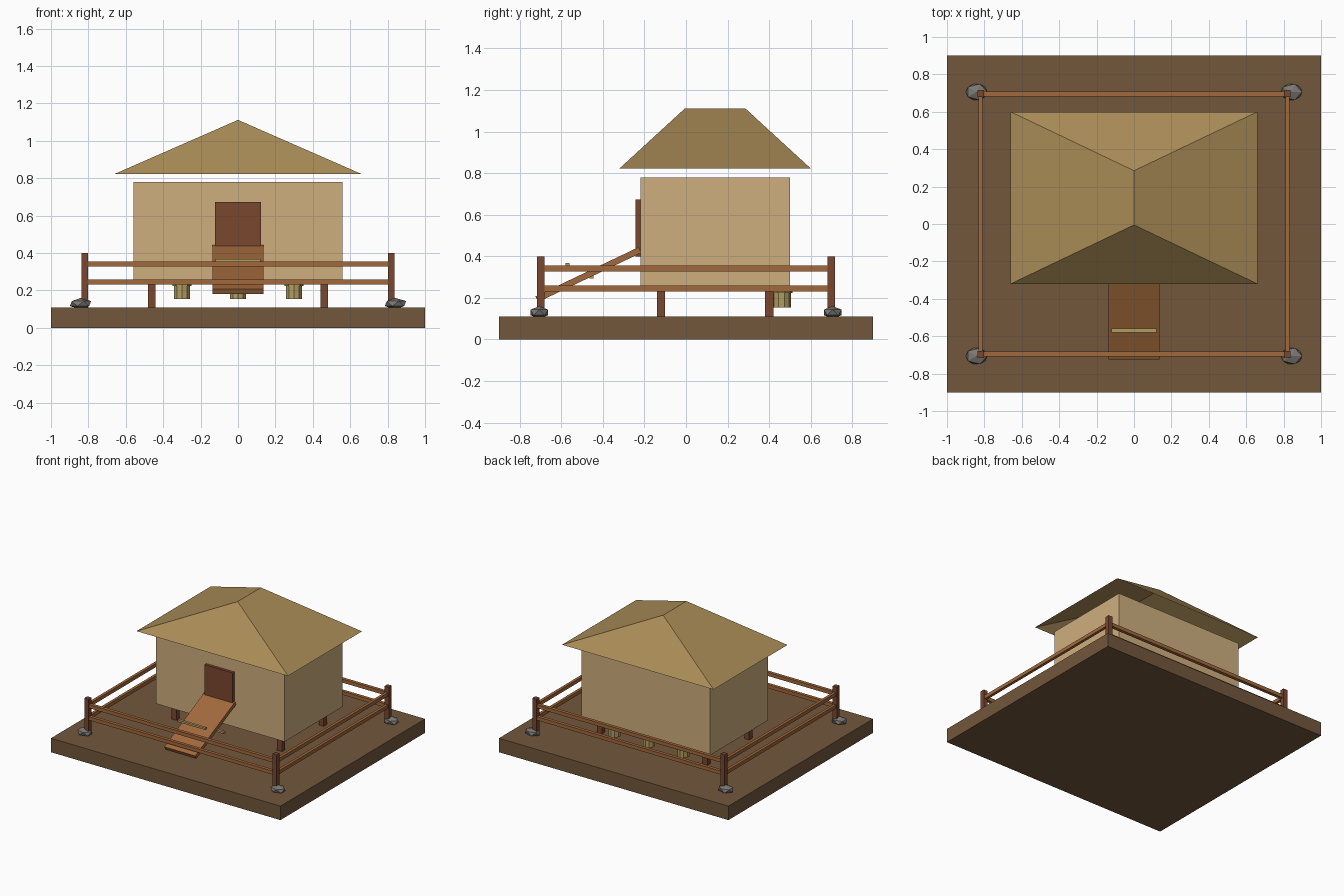
import bpy, math

if "Cube" in bpy.data.objects:
    bpy.data.objects.remove(bpy.data.objects["Cube"])

def material(name, rgb):
    m = bpy.data.materials.new(name)
    m.diffuse_color = (*rgb, 1)
    m.use_nodes = True
    m.node_tree.nodes["Principled BSDF"].inputs["Base Color"].default_value = m.diffuse_color
    return m

EARTH = material("earth", (0.17, 0.095, 0.045))
WALL = material("wall_clay", (0.62, 0.43, 0.21))
THATCH = material("thatch", (0.40, 0.26, 0.095))
DARK = material("dark_wood", (0.195, 0.063, 0.028))
WOOD = material("light_wood", (0.36, 0.14, 0.045))
STRAW = material("straw", (0.45, 0.34, 0.12))
STONE = material("stone", (0.20, 0.19, 0.175))

def finish(name, mat):
    o = bpy.context.object
    o.name = name
    o.data.materials.append(mat)
    return o

def box(name, centre, size, mat, tilt=0):
    bpy.ops.mesh.primitive_cube_add(size=1, location=centre, rotation=(tilt, 0, 0))
    bpy.context.object.scale = size
    return finish(name, mat)

def drum(name, centre, r, h, mat):
    bpy.ops.mesh.primitive_cylinder_add(vertices=10, radius=r, depth=h, location=centre)
    return finish(name, mat)

# ground slab
box("ground_slab", (0, 0, 0.055), (2, 1.8, 0.11), EARTH)

# hut body and stilts
HY = 0.14
box("hut_walls", (0, HY, 0.51), (1.12, 0.72, 0.54), WALL)
for x in (-0.46, 0.46):
    for y in (-0.12, 0.40):
        box("stilt", (x, y, 0.175), (0.04, 0.04, 0.13), DARK)

# open hip roof, floating just above the walls
ex, ey, ez, ry, rz = 0.66, 0.46, 0.823, 0.145, 1.112
verts = [(-ex, -ey, ez), (ex, -ey, ez), (ex, ey, ez), (-ex, ey, ez), (0, -ry, rz), (0, ry, rz)]
mesh = bpy.data.meshes.new("roof")
mesh.from_pydata(verts, [], [(0, 1, 4), (1, 2, 5, 4), (2, 3, 5), (3, 0, 4, 5)])
mesh.materials.append(THATCH)
roof = bpy.data.objects.new("roof", mesh)
roof.location.y = HY
bpy.context.collection.objects.link(roof)

# door, entry ramp and its loose rungs
box("door", (0, -0.23, 0.537), (0.245, 0.025, 0.274), DARK)
box("ramp", (0, -0.47, 0.312), (0.27, 0.55, 0.03), WOOD, math.radians(25.5))
for i in (-1, 0, 1):
    box("ramp_rung", (0, -0.455 + 0.115 * i, 0.30 - 0.06 * i), (0.24, 0.02, 0.015), STRAW)

# hanging baskets under the back wall
for x in (-0.3, 0, 0.3):
    drum("nest_basket", (x, 0.46, 0.192), 0.045, 0.075, STRAW)
    drum("nest_rim", (x, 0.46, 0.232), 0.053, 0.015, STRAW)

# fence corner posts with rocks
PX, PY = 0.82, 0.698
for sx in (-1, 1):
    for sy in (-1, 1):
        box("fence_post", (sx * PX, sy * PY, 0.255), (0.036, 0.036, 0.29), DARK)
        bpy.ops.mesh.primitive_ico_sphere_add(subdivisions=1, radius=1,
                                              location=(sx * 0.842, sy * 0.706, 0.13))
        bpy.context.object.scale = (0.064, 0.05, 0.03)
        finish("corner_rock", STONE)

# two fence rails per side
for z in (0.245, 0.341):
    for s in (-1, 1):
        box("fence_rail_x", (0, s * 0.695, z), (2 * PX, 0.026, 0.028), WOOD)
        box("fence_rail_y", (s * PX, 0, z), (0.022, 2 * PY, 0.028), WOOD)
